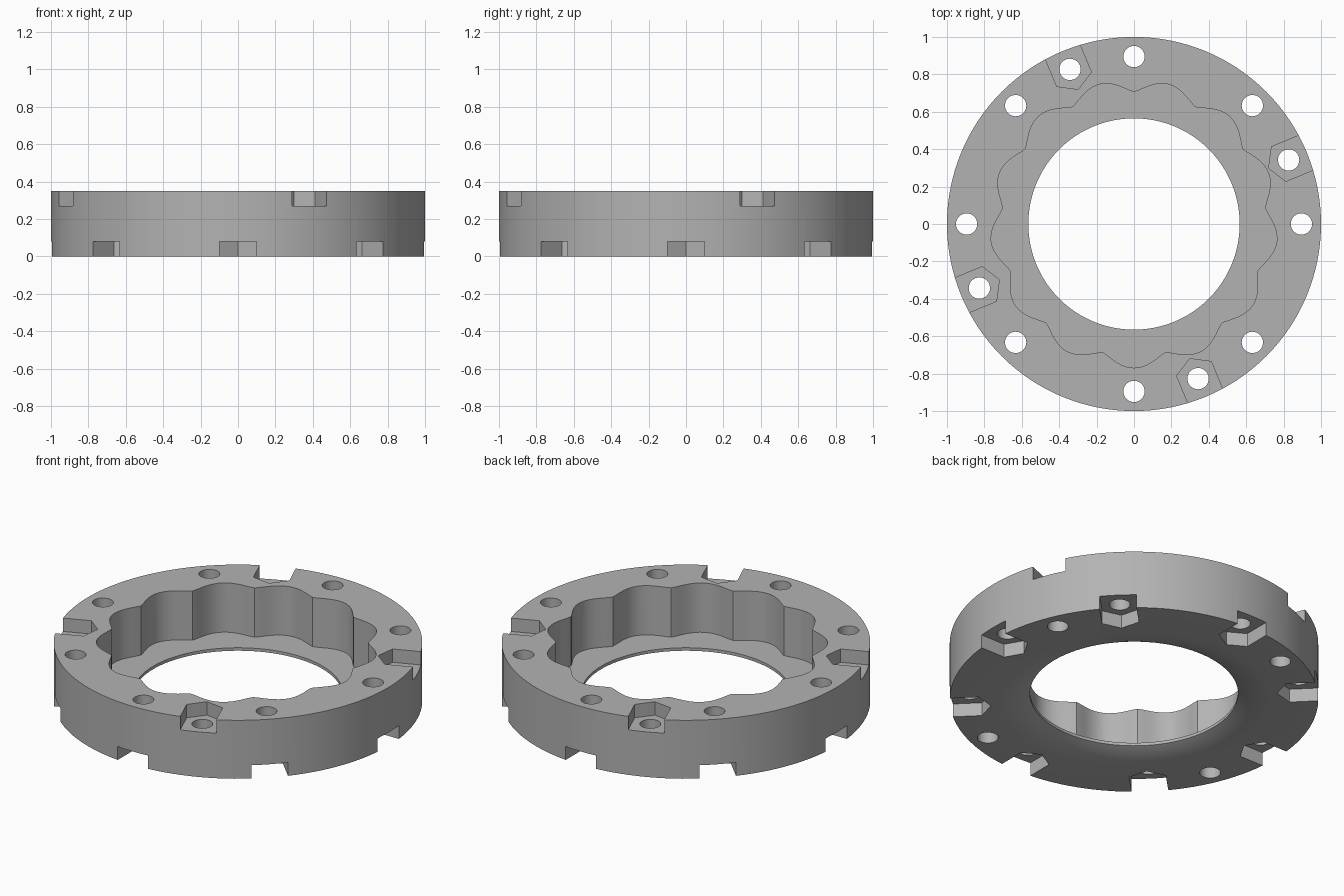
import bpy
import bmesh
from math import sin, cos, pi, radians

HEIGHT = 0.35
FLOOR = 0.055          # top of the inner flange
BOLT_CIRCLE = 0.895
NUT_DEPTH = 0.08
LOBES = 13

if "Cube" in bpy.data.objects:
    bpy.data.objects.remove(bpy.data.objects["Cube"], do_unlink=True)

grey = bpy.data.materials.new("plain grey")
grey.use_nodes = True
colour = (0.45, 0.45, 0.45, 1)
grey.diffuse_color = colour
grey.node_tree.nodes["Principled BSDF"].inputs["Base Color"].default_value = colour


def make_object(name, bm):
    bmesh.ops.recalc_face_normals(bm, faces=bm.faces)
    mesh = bpy.data.meshes.new(name)
    bm.to_mesh(mesh)
    bm.free()
    mesh.materials.append(grey)
    obj = bpy.data.objects.new(name, mesh)
    bpy.context.collection.objects.link(obj)
    return obj


def add_prism(bm, outline, low, high):
    """Upright prism over a closed outline."""
    bottom = [bm.verts.new((x, y, low)) for x, y in outline]
    top = [bm.verts.new((x, y, high)) for x, y in outline]
    bm.faces.new(bottom)
    bm.faces.new(top)
    for i in range(len(outline)):
        j = (i + 1) % len(outline)
        bm.faces.new((bottom[i], bottom[j], top[j], top[i]))


def revolve(profile, steps):
    """Ring solid from a closed radius and height profile."""
    bm = bmesh.new()
    rings = [[bm.verts.new((r * cos(2 * pi * i / steps), r * sin(2 * pi * i / steps), z))
              for r, z in profile] for i in range(steps)]
    for i in range(steps):
        a, b = rings[i], rings[(i + 1) % steps]
        for k in range(len(profile)):
            m = (k + 1) % len(profile)
            bm.faces.new((a[k], b[k], b[m], a[m]))
    return bm


def turned(points, angle):
    c, s = cos(angle), sin(angle)
    return [(u * c - v * s, u * s + v * c) for u, v in points]


def cut(body, name, bm):
    cutter = make_object(name, bm)
    cutter.hide_render = True
    mod = body.modifiers.new(name, 'BOOLEAN')
    mod.operation = 'DIFFERENCE'
    mod.solver = 'EXACT'
    mod.object = cutter
    bpy.ops.object.modifier_apply(modifier=mod.name)
    bpy.data.objects.remove(cutter, do_unlink=True)


# Ring body, its underside dished towards the central opening
ring = make_object("ring_housing", revolve(
    [(1, 0), (1, HEIGHT), (0.565, HEIGHT), (0.565, 0.037),
     (0.6, 0.023), (0.66, 0.008), (0.73, 0)], 128))
bpy.context.view_layer.objects.active = ring
ring.select_set(True)

# Lobed pocket, with a valley pointing to the back
steps = LOBES * 16
outline = []
for i in range(steps):
    t = 2 * pi * i / steps
    r = 0.706 + 0.063 * abs(sin(LOBES * t / 2)) ** 1.3
    outline.append((r * cos(t + pi / 2), r * sin(t + pi / 2)))
pocket = bmesh.new()
add_prism(pocket, outline, FLOOR, HEIGHT + 0.1)
cut(ring, "lobed_pocket", pocket)

# Hexagonal nut seats, open at the rim: eight below, four above
apothem = 0.1
corner = apothem / cos(pi / 6)
seat = [(BOLT_CIRCLE - corner, 0), (BOLT_CIRCLE - corner / 2, -apothem),
        (1.1, -apothem), (1.1, apothem), (BOLT_CIRCLE - corner / 2, apothem)]
lower_angles = [radians(45 * i) for i in range(8)]
upper_angles = [radians(22.5 + 90 * i) for i in range(4)]
seats = bmesh.new()
for a in lower_angles:
    add_prism(seats, turned(seat, a), -0.1, NUT_DEPTH)
for a in upper_angles:
    add_prism(seats, turned(seat, a), HEIGHT - NUT_DEPTH, HEIGHT + 0.1)
cut(ring, "nut_seats", seats)

# Bolt holes through every seat
circle = [(BOLT_CIRCLE + 0.057 * cos(2 * pi * i / 32), 0.057 * sin(2 * pi * i / 32))
          for i in range(32)]
holes = bmesh.new()
for a in lower_angles + upper_angles:
    add_prism(holes, turned(circle, a), -0.1, HEIGHT + 0.1)
cut(ring, "bolt_holes", holes)

bpy.ops.object.shade_smooth_by_angle(angle=radians(30))
